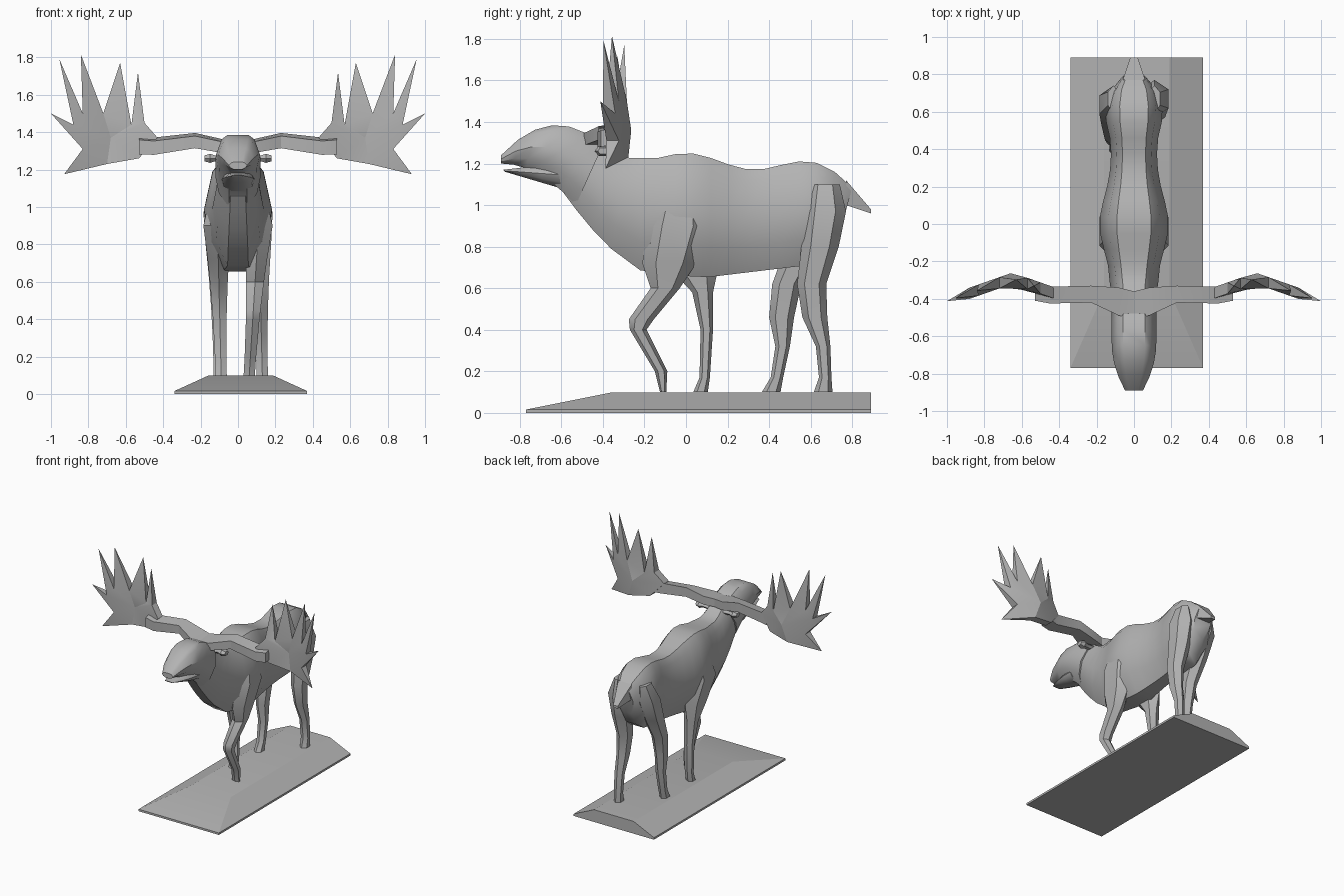
import bpy, bmesh, math
from mathutils import Vector

cube = bpy.data.objects.get("Cube")
if cube:
    bpy.data.objects.remove(cube)

grey = bpy.data.materials.new("stone grey")
grey.use_nodes = True
stone = (0.45, 0.45, 0.45, 1)
grey.diffuse_color = stone
grey.node_tree.nodes["Principled BSDF"].inputs["Base Color"].default_value = stone


def finish(name, bm, angle):
    bmesh.ops.recalc_face_normals(bm, faces=bm.faces)
    mesh = bpy.data.meshes.new(name)
    bm.to_mesh(mesh)
    bm.free()
    mesh.materials.append(grey)
    ob = bpy.data.objects.new(name, mesh)
    bpy.context.collection.objects.link(ob)
    bpy.ops.object.select_all(action="DESELECT")
    ob.select_set(True)
    bpy.context.view_layer.objects.active = ob
    bpy.ops.object.shade_smooth_by_angle(angle=math.radians(angle))


def loft(name, rings, angle=30):
    """Skin a list of equal-length point rings and cap both ends."""
    bm = bmesh.new()
    rows = [[bm.verts.new(point) for point in ring] for ring in rings]
    count = len(rows[0])
    for near, far in zip(rows, rows[1:]):
        for i in range(count):
            j = (i + 1) % count
            bm.faces.new((near[i], near[j], far[j], far[i]))
    bm.faces.new(rows[0])
    bm.faces.new(rows[-1])
    finish(name, bm, angle)


def mix(start, end, t):
    return start + (end - start) * t


def steps(count):
    return [i / count for i in range(count + 1)]


def over(value, limit):
    return max(0, value - limit)


def bump(y, centre, reach):
    return math.exp(-((y - centre) / reach) ** 2)


def body_ring(top_y, top_z, low_y, low_z, width):
    """Ten-sided section hung between a spine point and a belly point."""
    ridge = width / 2
    half = [(ridge, 0), (mix(ridge, width, 0.5), 0.1), (width, 0.45),
            (width * 0.85, 0.75), (width * 0.4, 1)]
    left = [Vector((x, mix(top_y, low_y, t), mix(top_z, low_z, t))) for x, t in half]
    return left + [Vector((-p.x, p.y, p.z)) for p in reversed(left)]


def trunk_ring(y):
    """Humped back, shallow belly, wide shoulders and hips, rounded rump."""
    spine = 1.21 + 0.04 * math.cos(9.5 * max(y, -0.12)) - 0.85 * over(y, 0.4) ** 2
    belly = 0.65 + 0.12 * abs(y - 0.08) + 4 * over(y, 0.62) ** 2
    width = 0.12 + 0.065 * bump(y, 0, 0.2) + 0.035 * bump(y, 0.6, 0.12) - 0.8 * over(y, 0.74)
    return body_ring(y, spine, y - 0.3 * over(y, 0.6), belly, width)


def neck_ring(t):
    return body_ring(-0.22 - 0.2 * t, 1.22 + 0.1 * t * t,
                     -0.22 - 0.37 * t ** 0.7, 0.7 + 0.36 * t, 0.14 - 0.04 * t)


def head_ring(t):
    return body_ring(mix(-0.4, -0.89, t), 1.385 - 0.48 * (t - 0.45) ** 2,
                     mix(-0.53, -0.89, t), 1.2 - 0.2 * (1 - t) ** 2,
                     0.12 - 0.2 * over(t, 0.4) ** 2)


def jaw_ring(t):
    return body_ring(mix(-0.62, -0.88, t), mix(1.2, 1.17, t),
                     mix(-0.6, -0.87, t), mix(1.08, 1.16, t), 0.09 - 0.055 * t * t)


def plinth_ring(left, right, front, z):
    back = 0.89
    return [(left, front, z), (right, front, z), (right, back, z), (left, back, z)]


# Sloped plinth
rim = (-0.34, 0.37, -0.77)
loft("plinth", [plinth_ring(*rim, 0), plinth_ring(*rim, 0.016),
                plinth_ring(-0.16, 0.19, -0.36, 0.098)], 15)

# Trunk flowing into the neck, then the head over an open jaw
trunk = [trunk_ring(mix(0.8, -0.22, t)) for t in steps(12)]
loft("body", trunk + [neck_ring(t) for t in steps(4)[1:]])
loft("head", [head_ring(t) for t in steps(6)], 35)
loft("lower_jaw", [jaw_ring(t) for t in steps(3)], 35)


# Flat tail narrowing to its tip
def tail_ring(t):
    y, wide, top, low = mix(0.77, 0.89, t), mix(0.06, 0.02, t), mix(1.12, 0.98, t), mix(1, 0.96, t)
    return [(-wide, y, top), (wide, y, top), (wide, y, low), (-wide, y, low)]


loft("tail", [tail_ring(t) for t in steps(2)])


def leg(name, foot_x, hip_x, stride, sections):
    """Six-sided leg through (centre y, half depth, z); stride swings the foot forward."""
    rings = []
    for y, depth, z in sections:
        t = min(1, (z - 0.1) / 0.8)
        x, wide = mix(foot_x, hip_x, t), 0.03 + 0.045 * t * t
        if z > 1:
            wide *= 0.4
        y -= stride * (1.1 - z)
        rings.append([(x + wide * side, y + depth * along, z) for side, along in
                      ((0, -1), (1, -0.5), (1, 0.5), (0, 1), (-1, 0.5), (-1, -0.5))])
    loft(name, rings, 35)


# Walking legs: both hind legs share one shape, the left foreleg is raised at the knee
HIND = [(0.67, 0.07, 1.1), (0.67, 0.1, 0.97), (0.645, 0.09, 0.8), (0.605, 0.07, 0.62),
        (0.62, 0.06, 0.46), (0.66, 0.035, 0.32), (0.67, 0.03, 0.17), (0.66, 0.045, 0.1)]
leg("hind_left_leg", 0.13, 0.11, 0, HIND)
leg("hind_right_leg", -0.1, -0.11, 0.25, HIND)
SHOULDER = [(-0.02, 0.1, 1.1), (-0.04, 0.15, 0.9)]
leg("front_left_leg", 0.06, 0.11, 0, SHOULDER + [
    (-0.08, 0.13, 0.72), (-0.1, 0.07, 0.6), (-0.215, 0.06, 0.45),
    (-0.23, 0.04, 0.4), (-0.12, 0.03, 0.2), (-0.11, 0.015, 0.1)])
leg("front_right_leg", -0.09, -0.11, 0, SHOULDER + [
    (0.03, 0.13, 0.72), (0.08, 0.05, 0.58), (0.1, 0.03, 0.4), (0.09, 0.025, 0.17), (0.07, 0.035, 0.1)])

# Antler palm outline in x and z, with a tine tip for some of its edges
PALM = [(0.43, 1.37), (0.5, 1.45), (0.57, 1.44), (0.72, 1.5), (0.83, 1.5),
        (0.88, 1.44), (0.83, 1.31), (0.7, 1.23), (0.53, 1.26)]
TINES = {1: (0.535, 1.72), 2: (0.63, 1.77), 3: (0.84, 1.815),
         4: (0.955, 1.79), 5: (1, 1.5), 6: (0.93, 1.175)}


def antler(side, name):
    bm = bmesh.new()

    def cupped(point, offset):
        x, z = point
        return bm.verts.new((x * side, offset - 0.29 - 0.35 * abs(x - 0.65), z))

    thick = 0.03
    front = [cupped(p, -thick) for p in PALM]
    back = [cupped(p, thick) for p in PALM]
    hub_front, hub_back = cupped((0.68, 1.37), -thick), cupped((0.66, 1.36), thick)
    for i in range(len(PALM)):
        j = (i + 1) % len(PALM)
        bm.faces.new((front[i], front[j], hub_front))
        bm.faces.new((back[i], back[j], hub_back))
        edge = [front[i], front[j], back[j], back[i]]
        if i in TINES:
            tip = cupped(TINES[i], 0)
            for k in range(4):
                bm.faces.new((edge[k - 1], edge[k], tip))
        else:
            bm.faces.new(edge)
    finish(name + "_antler_palm", bm, 20)

    # Flat beam from the skull to the palm: x, centre y, half depth, centre z
    beam = [(0, -0.43, 0.07, 1.32), (0.08, -0.415, 0.075, 1.325),
            (0.23, -0.375, 0.045, 1.355), (0.45, -0.38, 0.045, 1.325), (0.53, -0.36, 0.05, 1.33)]
    loft(name + "_antler_beam", [
        [(x * side, y + depth * u, z + mix(0.035, 0.06, x) * v)
         for u, v in ((-1, 0.6), (1, 1), (1, -0.8), (-1, -1))]
        for x, y, depth, z in beam], 20)

    # Small blunt ear under the beam
    turns = [k * math.pi / 3 for k in range(6)]
    loft(name + "_ear", [
        [(x * side, -0.4 + r * math.cos(a), 1.26 + 0.7 * r * math.sin(a)) for a in turns]
        for x, r in ((0.06, 0.03), (0.12, 0.025), (0.15, 0.04), (0.18, 0.025))])


antler(1, "left")
antler(-1, "right")
